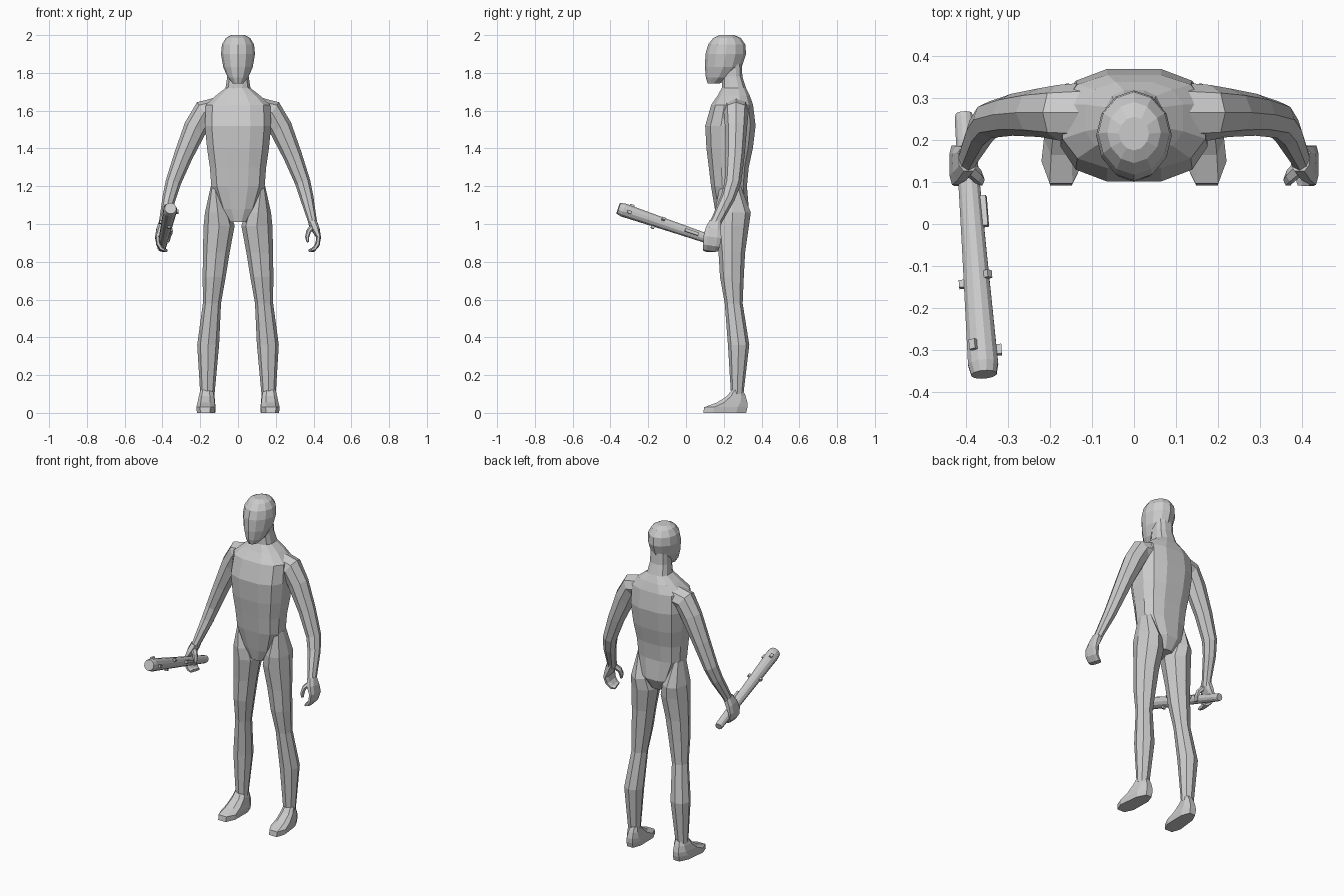
import bpy
import bmesh
from math import cos, sin, pi, radians
from mathutils import Vector, Matrix

cube = bpy.data.objects.get("Cube")
if cube:
    bpy.data.objects.remove(cube, do_unlink=True)

grey = bpy.data.materials.new("plain_grey")
grey.use_nodes = True
grey.diffuse_color = (0.6, 0.6, 0.6, 1)
grey.node_tree.nodes["Principled BSDF"].inputs["Base Color"].default_value = (0.6, 0.6, 0.6, 1)


def finish(name, bm):
    bmesh.ops.recalc_face_normals(bm, faces=bm.faces)
    mesh = bpy.data.meshes.new(name)
    bm.to_mesh(mesh)
    bm.free()
    mesh.materials.append(grey)
    obj = bpy.data.objects.new(name, mesh)
    bpy.context.collection.objects.link(obj)
    return obj


def skin(name, rings, side=1):
    """Join a list of point rings into a closed flat-shaded body."""
    bm = bmesh.new()
    loops = [[bm.verts.new((p[0] * side, p[1], p[2])) for p in ring] for ring in rings]
    for low, high in zip(loops, loops[1:]):
        for i in range(len(low)):
            j = (i + 1) % len(low)
            bm.faces.new((low[i], low[j], high[j], high[i]))
    bm.faces.new(loops[0])
    bm.faces.new(loops[-1])
    return finish(name, bm)


def unit_ring(n, power=1.0, turn=0.0):
    """Rounded-square outline; a lower power makes it squarer."""
    def bulge(v):
        return abs(v) ** power * (1 if v > 0 else -1)
    angles = [2 * pi * (i + turn) / n for i in range(n)]
    return [(bulge(cos(a)), bulge(sin(a))) for a in angles]


def stack(name, levels, outline, side=1, taper=0.0, splay=0.0):
    """Horizontal rings given as z, centre x, half width, front y, back y."""
    rings = []
    for z, cx, half, front, back in levels:
        mid, depth = (front + back) / 2, (back - front) / 2
        rings.append([(cx + half * u * (1 - taper * max(v, 0)) - splay * v,
                       mid + depth * v, z) for u, v in outline])
    return skin(name, rings, side)


def tube(name, stations, outline, side=1):
    """Rings square to a path; each station is x, y, z, thickness, depth."""
    points = [Vector(s[:3]) for s in stations]
    rings = []
    for i, (p, s) in enumerate(zip(points, stations)):
        along = (points[min(i + 1, len(points) - 1)] - points[max(i - 1, 0)]).normalized()
        deep = Vector((0, 1, 0))
        deep = (deep - along * deep.dot(along)).normalized()
        across = along.cross(deep)
        rings.append([p + across * u * s[3] + deep * v * s[4] for u, v in outline])
    return skin(name, rings, side)


# Torso and neck
stack("torso", [
    (1.01, 0, 0.05, 0.165, 0.30),
    (1.08, 0, 0.10, 0.15, 0.335),
    (1.20, 0, 0.145, 0.13, 0.325),
    (1.30, 0, 0.153, 0.118, 0.335),
    (1.40, 0, 0.168, 0.105, 0.357),
    (1.52, 0, 0.18, 0.098, 0.372),
    (1.63, 0, 0.175, 0.13, 0.358),
    (1.68, 0, 0.12, 0.165, 0.34),
    (1.72, 0, 0.068, 0.188, 0.32),
    (1.78, 0, 0.058, 0.19, 0.30),
    (1.86, 0, 0.056, 0.19, 0.295),
], unit_ring(12, 0.75, 0.5))

# Head, pointed slightly to the front and back
stack("head", [
    (1.745, 0, 0.028, 0.115, 0.18),
    (1.775, 0, 0.054, 0.105, 0.24),
    (1.83, 0, 0.078, 0.10, 0.295),
    (1.90, 0, 0.09, 0.103, 0.318),
    (1.95, 0, 0.085, 0.117, 0.314),
    (1.985, 0, 0.064, 0.145, 0.29),
    (2.0, 0, 0.036, 0.175, 0.255),
], unit_ring(12, 1.05))

octagon = unit_ring(8)
for label, side in (("left", 1), ("right", -1)):
    # Leg from hip to ankle
    stack(label + "_leg", [
        (1.20, 0.122, 0.022, 0.18, 0.29),
        (1.06, 0.107, 0.068, 0.15, 0.343),
        (0.99, 0.10, 0.082, 0.155, 0.333),
        (0.85, 0.115, 0.071, 0.172, 0.313),
        (0.72, 0.126, 0.061, 0.18, 0.306),
        (0.58, 0.138, 0.048, 0.205, 0.30),
        (0.36, 0.158, 0.058, 0.222, 0.335),
        (0.10, 0.162, 0.038, 0.238, 0.304),
    ], octagon, side)

    # Foot
    stack(label + "_foot", [
        (0.12, 0.162, 0.035, 0.24, 0.304),
        (0.09, 0.163, 0.042, 0.215, 0.318),
        (0.055, 0.165, 0.048, 0.16, 0.33),
        (0.03, 0.166, 0.053, 0.09, 0.332),
        (0.0, 0.166, 0.05, 0.085, 0.325),
    ], unit_ring(8, 0.7, 0.5), side, taper=0.25, splay=0.008)

    # Arm from inside the shoulder to the wrist
    tube(label + "_arm", [
        (0.07, 0.265, 1.615, 0.065, 0.075),
        (0.18, 0.265, 1.59, 0.066, 0.066),
        (0.225, 0.265, 1.51, 0.062, 0.058),
        (0.29, 0.26, 1.36, 0.05, 0.05),
        (0.343, 0.248, 1.22, 0.041, 0.044),
        (0.364, 0.222, 1.14, 0.036, 0.038),
        (0.393, 0.163, 1.02, 0.024, 0.03),
        (0.40, 0.15, 0.99, 0.024, 0.032),
    ], octagon, side)

    # Curled hand: palm running into the fingers, then the thumb
    tube(label + "_hand", [
        (0.396, 0.155, 1.01, 0.024, 0.032),
        (0.412, 0.145, 0.97, 0.022, 0.044),
        (0.427, 0.14, 0.93, 0.013, 0.05),
        (0.42, 0.135, 0.89, 0.013, 0.047),
        (0.40, 0.13, 0.865, 0.012, 0.043),
        (0.382, 0.125, 0.86, 0.009, 0.036),
    ], unit_ring(8, 0.7, 0.5), side)
    tube(label + "_thumb", [
        (0.40, 0.14, 0.99, 0.016, 0.02),
        (0.373, 0.115, 0.96, 0.013, 0.018),
        (0.366, 0.105, 0.93, 0.011, 0.016),
        (0.37, 0.10, 0.905, 0.007, 0.01),
    ], unit_ring(6), side)

# Club held in the right hand, thicker towards its far end
grip = Vector((-0.405, 0.262, 0.872))
tip = Vector((-0.357, -0.358, 1.083))


def club_radius(t):
    return 0.022 + 0.015 * t


club = [(*grip.lerp(tip, t), r, r) for t, r in
        ((0, 0.02), (0.02, 0.023), (0.5, club_radius(0.5)), (0.96, club_radius(1)), (1, 0.031))]
tube("club", club, unit_ring(12))

# Pegs round the club: place along it, angle round it, length
axis = (tip - grip).normalized()
sideways = axis.cross(Vector((0, 0, 1))).normalized()
if sideways.x < 0:
    sideways.negate()
upward = sideways.cross(axis)
if upward.z < 0:
    upward.negate()
pegs = bmesh.new()
for t, angle, length in ((0.38, 10, 0.075), (0.63, 40, 0.018), (0.65, 180, 0.018),
                         (0.69, -80, 0.018), (0.9, 120, 0.024), (0.91, 0, 0.024)):
    a = radians(angle)
    out = sideways * cos(a) + upward * sin(a)
    spin = Matrix((out, axis, out.cross(axis))).transposed().to_4x4()
    place = Matrix.Translation(grip.lerp(tip, t) + out * club_radius(t))
    bmesh.ops.create_cube(pegs, size=1, matrix=place @ spin @ Matrix.Diagonal((0.022, length, 0.016, 1)))
finish("club_pegs", pegs)
